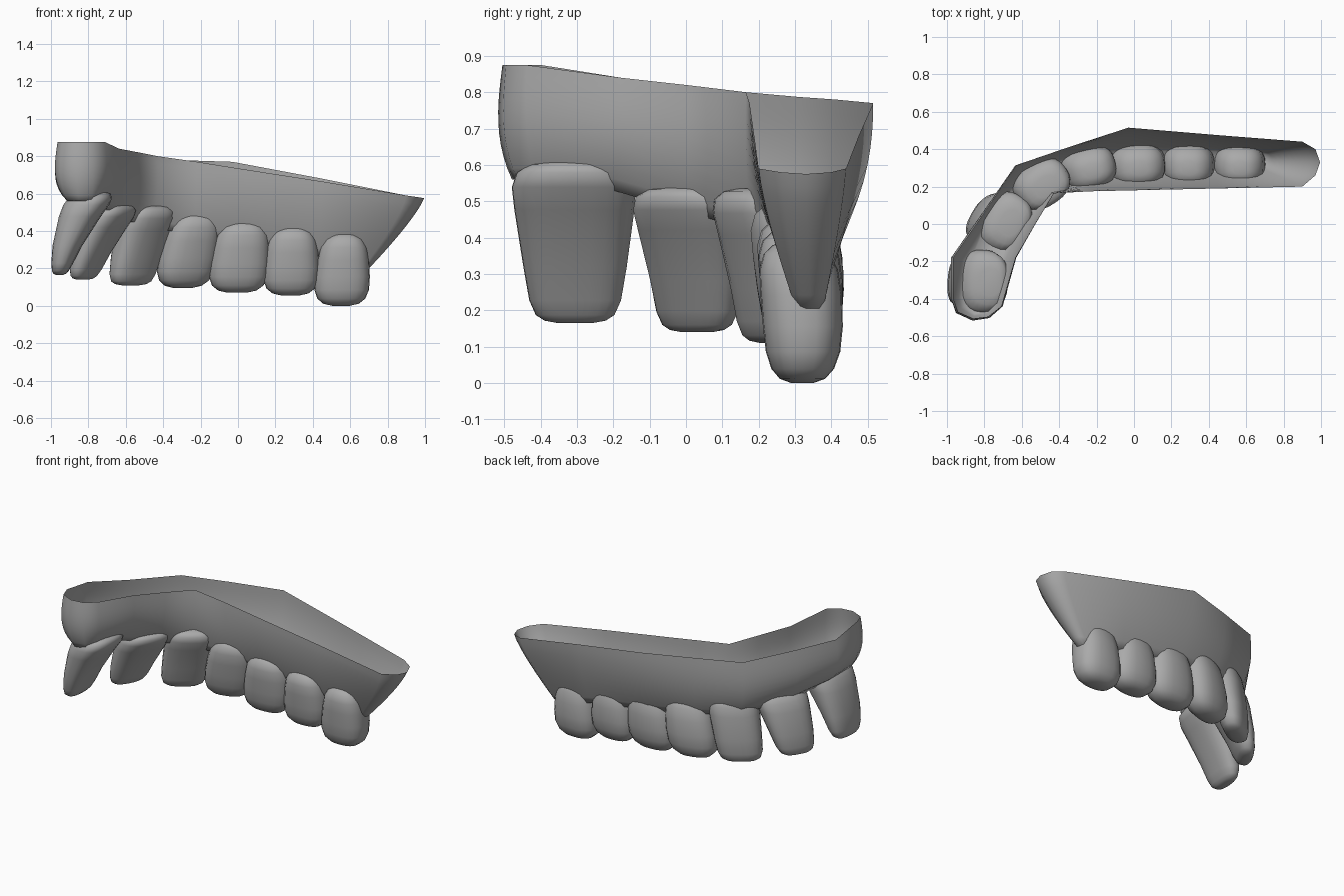
import bpy, bmesh, math
from mathutils import Vector, Matrix

cube = bpy.data.objects.get("Cube")
if cube:
    bpy.data.objects.remove(cube, do_unlink=True)

grey = bpy.data.materials.new("plain_grey")
grey.use_nodes = True
COLOUR = (0.4, 0.4, 0.4, 1)
grey.diffuse_color = COLOUR
grey.node_tree.nodes["Principled BSDF"].inputs["Base Color"].default_value = COLOUR


def finish(name, bm):
    bmesh.ops.recalc_face_normals(bm, faces=bm.faces)
    mesh = bpy.data.meshes.new(name)
    bm.to_mesh(mesh)
    bm.free()
    obj = bpy.data.objects.new(name, mesh)
    bpy.context.collection.objects.link(obj)
    mesh.materials.append(grey)
    bpy.ops.object.select_all(action="DESELECT")
    obj.select_set(True)
    bpy.context.view_layer.objects.active = obj
    bpy.ops.object.shade_smooth_by_angle(angle=math.radians(80))


def bridge(bm, a, b):
    n = len(a)
    for i in range(n):
        bm.faces.new((a[i], a[(i + 1) % n], b[(i + 1) % n], b[i]))


# Gum: open trough lofted from an angular rim down to a narrow floor.
# Each station holds the outer rim, inner rim and floor centre.
stations = [[Vector(p) for p in s] for s in (
    ((.9, .44, .59), (.9, .2, .59), (.67, .34, .205)),
    ((.45, .475, .68), (.45, .19, .665), (.42, .34, .27)),
    ((-.03, .515, .77), (0, .18, .735), (0, .33, .34)),
    ((-.35, .41, .78), (-.22, .175, .77), (-.28, .3, .38)),
    ((-.63, .31, .787), (-.43, .165, .8), (-.52, .22, .42)),
    ((-.82, .03, .812), (-.53, 0, .82), (-.7, .01, .47)),
    ((-.965, -.18, .84), (-.635, -.18, .84), (-.79, -.2, .53)),
    ((-.965, -.4, .875), (-.71, -.44, .875), (-.83, -.4, .56)),
)]
front_cap = [Vector(p) for p in ((-.94, -.47, .875), (-.86, -.505, .875), (-.78, -.495, .875))]
back_cap = [Vector(p) for p in ((.97, .26, .58), (.995, .33, .575), (.97, .4, .58))]
last = len(stations) - 1

rim = [(s[0], s) for s in stations]
rim += [(p, stations[last]) for p in front_cap]
rim += [(s[1], s) for s in reversed(stations)]
rim += [(p, stations[0]) for p in back_cap]

bm = bmesh.new()
loops = []
LEVELS = 10
for level in range(LEVELS + 1):
    t = level / LEVELS
    loop = []
    for point, (outer, inner, floor) in rim:
        away = point - (outer + inner) / 2
        away.z = 0
        away.normalize()
        foot = floor + away * (0.06 - 0.025 * point.x)
        power = 2.2 - point.x + 3 * max(0, -point.x - 0.5)
        pos = point.lerp(foot, t ** power)
        # the front end swells a little below its rim
        swell = 0.02 * max(0, -point.x - 0.2) * math.sin(math.pi * t)
        pos += away * swell
        pos.z = point.z + (foot.z - point.z) * t
        loop.append(bm.verts.new(pos))
    loops.append(loop)
for a, b in zip(loops, loops[1:]):
    bridge(bm, a, b)
base = loops[-1]
top_index = len(base) - len(back_cap) - 1
for k in range(last):
    bm.faces.new((base[k], base[k + 1], base[top_index - k - 1], base[top_index - k]))
bm.faces.new(base[last:top_index - last + 1])
bm.faces.new(base[top_index:] + [base[0]])
finish("gum", bm)

# Teeth: rounded rings swept from the neck to the biting edge.
BLADE = ((0, .4), (.02, .66), (.07, .87), (.16, .98), (.3, 1), (.65, 1),
         (.86, .98), (.95, .88), (.985, .7), (1, .4))
BARREL = ((0, .3), (.03, .52), (.09, .74), (.2, .9), (.38, .97), (.6, 1),
          (.78, .97), (.9, .84), (.97, .62), (1, .3))
SEGMENTS = 24


def tooth(name, profile, neck, edge, angle, widths, depths, bow):
    neck, edge = Vector(neck), Vector(edge)
    turn = Matrix.Rotation(math.radians(angle), 3, "Z")
    outward = turn @ Vector((0, 1, 0))
    bm = bmesh.new()
    rings = []
    for t, scale in profile:
        centre = neck.lerp(edge, t) + outward * bow * math.sin(math.pi * t)
        w = (widths[0] + (widths[1] - widths[0]) * t) * scale / 2
        d = (depths[0] + (depths[1] - depths[0]) * t) * scale / 2
        ring = []
        for i in range(SEGMENTS):
            a = math.tau * i / SEGMENTS
            c, s = math.cos(a), math.sin(a)
            local = Vector((math.copysign(abs(c) ** .8, c) * w,
                            math.copysign(abs(s) ** .8, s) * d, 0))
            ring.append(bm.verts.new(centre + turn @ local))
        rings.append(ring)
    for a, b in zip(rings, rings[1:]):
        bridge(bm, a, b)
    bm.faces.new(rings[0])
    bm.faces.new(rings[-1])
    finish(name, bm)


tooth("central_incisor", BLADE, (-.77, -.31, .61), (-.955, -.305, .165), 86,
      (.37, .24), (.28, .09), .025)
tooth("lateral_incisor", BLADE, (-.66, .005, .54), (-.83, .03, .14), 60,
      (.35, .23), (.27, .1), .02)
tooth("canine", BLADE, (-.47, .2, .535), (-.575, .245, .11), 35, (.32, .27), (.26, .13), .015)
tooth("first_premolar", BARREL, (-.22, .285, .5), (-.295, .32, .095), 15, (.31, .32), (.27, .19), .01)
tooth("second_premolar", BARREL, (.03, .3, .455), (-.005, .32, .07), 3, (.31, .33), (.27, .19), .01)
tooth("first_molar", BARREL, (.295, .3, .425), (.28, .32, .055), 0, (.28, .31), (.26, .19), .01)
tooth("second_molar", BARREL, (.57, .3, .39), (.55, .32, 0), 0, (.27, .31), (.25, .2), .01)
